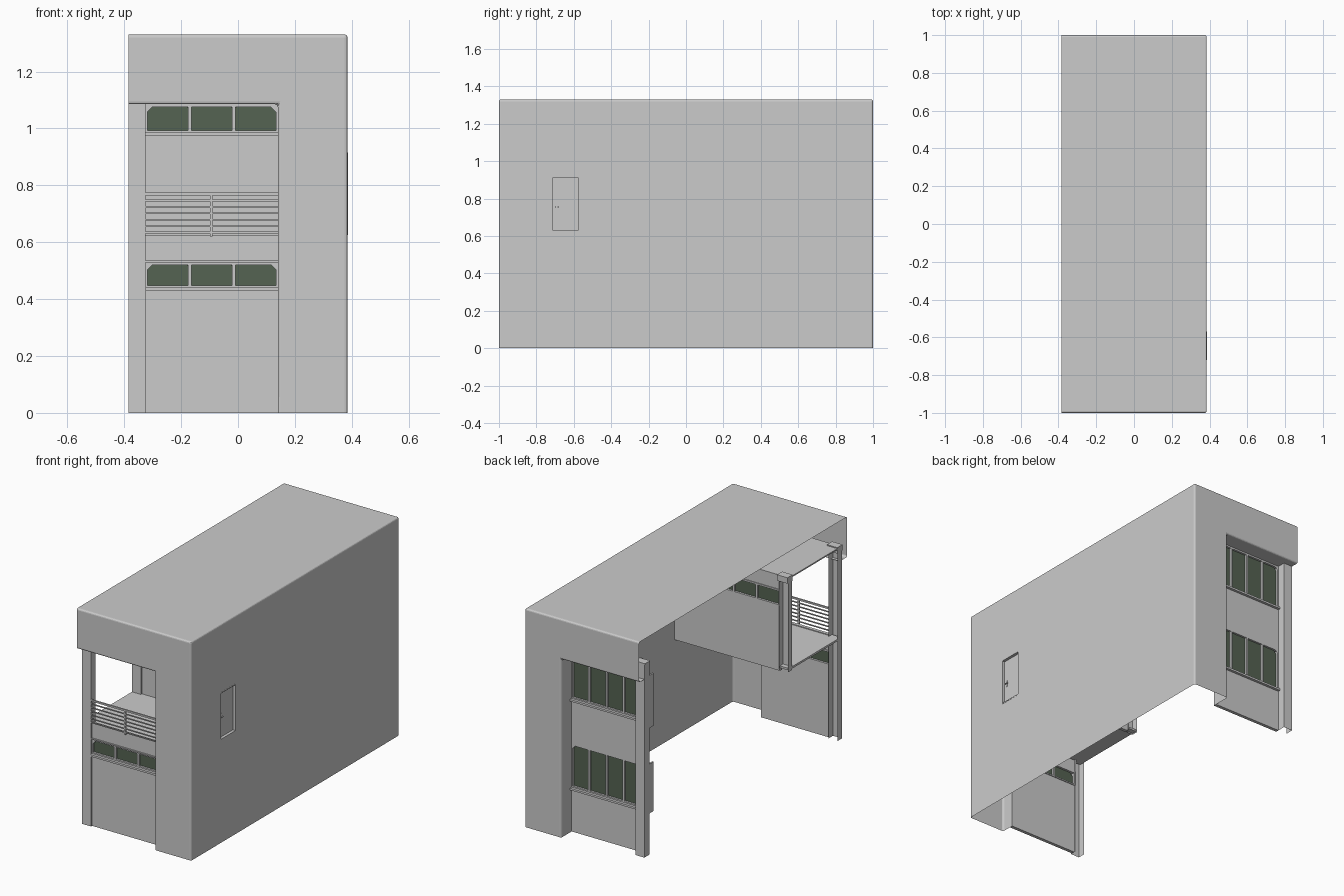
import bpy, bmesh
from mathutils import Vector

old = bpy.data.objects.get("Cube")
if old:
    bpy.data.objects.remove(old, do_unlink=True)


def material(name, rgb):
    m = bpy.data.materials.new(name)
    m.use_nodes = True
    m.diffuse_color = (*rgb, 1)
    m.node_tree.nodes["Principled BSDF"].inputs["Base Color"].default_value = (*rgb, 1)
    return m


GREY = material("plain grey", (0.6, 0.6, 0.6))
GREEN = material("dark green glass", (0.09, 0.125, 0.085))

# Main dimensions
W, L, H = 0.385, 1.0, 1.33
OPEN, HEAD, COL = 0.14, 1.085, -0.325
FLOOR, CEIL = 0.62, 1.172
DOOR_Y, DOOR_Z = (-0.72, -0.57), (0.625, 0.915)


def mesh_object(name, polys, mat, normal_fix=True):
    bm = bmesh.new()
    for poly in polys:
        bm.faces.new([bm.verts.new(p) for p in poly])
    bmesh.ops.remove_doubles(bm, verts=bm.verts, dist=0.0001)
    if normal_fix:
        bmesh.ops.recalc_face_normals(bm, faces=bm.faces)
    me = bpy.data.meshes.new(name)
    bm.to_mesh(me)
    bm.free()
    me.materials.append(mat)
    ob = bpy.data.objects.new(name, me)
    bpy.context.collection.objects.link(ob)
    return ob


def box(name, xs, ys, zs, mat=GREY):
    bm = bmesh.new()
    bmesh.ops.create_cube(bm, size=1)
    for v in bm.verts:
        v.co = Vector([(r[0] + r[1]) / 2 + c * (r[1] - r[0])
                       for r, c in zip((xs, ys, zs), v.co)])
    me = bpy.data.meshes.new(name)
    bm.to_mesh(me)
    bm.free()
    me.materials.append(mat)
    ob = bpy.data.objects.new(name, me)
    bpy.context.collection.objects.link(ob)
    return ob


# Outer shell: roof, side wall around the door, end walls with tall openings
def end_wall(y, inner):
    wall = [(-W, y, HEAD), (OPEN, y, HEAD), (OPEN, y, 0), (W, y, 0), (W, y, H), (-W, y, H)]
    soffit = [(-W, y, HEAD), (OPEN, y, HEAD), (OPEN, inner, HEAD), (-W, inner, HEAD)]
    reveal = [(OPEN, y, HEAD), (OPEN, y, 0), (OPEN, inner, 0), (OPEN, inner, HEAD)]
    return [wall, soffit, reveal]


def side_half(y_end, y_a, y_b, z0, z1):
    mid = (y_a + y_b) / 2
    return [(W, y, z) for y, z in ((y_end, 0), (mid, 0), (mid, z0), (y_a, z0),
                                   (y_a, z1), (mid, z1), (mid, H), (y_end, H))]


roof = [(-W, -L, H), (W, -L, H), (W, L, H), (-W, L, H)]
a, b = DOOR_Y
# The roof edge gets the middle point so that it meets both wall halves
roof.insert(2, (W, (a + b) / 2, H))
shell = mesh_object("outer_shell", [roof, side_half(-L, a, b, *DOOR_Z),
                                    side_half(L, b, a, *DOOR_Z)]
                    + end_wall(-L, -0.93) + end_wall(L, 0.89), GREY)
bev = shell.modifiers.new("soft_edges", "BEVEL")
bev.width, bev.segments, bev.limit_method = 0.01, 3, "ANGLE"


# Side door with frame and handle
box("door_panel", (W - 0.022, W - 0.016), (a, b), DOOR_Z)
for i, y in enumerate((a, b - 0.006)):
    box(f"door_jamb_{i}", (W - 0.022, W + 0.001), (y, y + 0.006), DOOR_Z)
for i, z in enumerate((DOOR_Z[0], DOOR_Z[1] - 0.006)):
    box(f"door_rail_{i}", (W - 0.022, W + 0.001), (a, b), (z, z + 0.006))
box("door_handle_plate", (W - 0.016, W - 0.012), (-0.695, -0.688), (0.735, 0.775))
box("door_handle", (W - 0.014, W - 0.006), (-0.7, -0.68), (0.752, 0.757))


# Window strip: glass with cut outer top corners, mullions and frame
def window(name, y, n, z0, z1, out):
    step = (OPEN - COL) / n
    c = 0.018
    back = y - out * 0.012
    for i in range(n):
        x0, x1 = COL + i * step + 0.006, COL + (i + 1) * step - 0.006
        cl, cr = (c if i == 0 else 0.002), (c if i == n - 1 else 0.002)
        lo, hi = z0 + 0.008, z1 - 0.01
        pane = [(x0, lo), (x1, lo), (x1, hi - cr), (x1 - cr, hi), (x0 + cl, hi), (x0, hi - cl)]
        mesh_object(f"{name}_glass_{i}", [[(x, back, z) for x, z in pane]], GREEN)
        for x, s, k in ((x0, 1, cl), (x1, -1, cr)):
            if k == c:
                tri = [(x, y, hi), (x + s * k, y, hi), (x, y, hi - k)]
                mesh_object(f"{name}_corner_{i}", [tri], GREY)
    for i in range(n + 1):
        x = COL + i * step
        box(f"{name}_mullion_{i}", (max(x - 0.006, COL), min(x + 0.006, OPEN)),
            sorted((y, y - out * 0.025)), (z0, z1))
    for part, z, h in (("bottom", z0, 0.008), ("top", z1 - 0.01, 0.01)):
        box(f"{name}_{part}_frame", (COL, OPEN), sorted((y, y - out * 0.025)), (z, z + h))
    box(f"{name}_sill", (COL, OPEN), sorted((y + out * 0.016, y - out * 0.02)),
        (z0 - 0.012, z0))


def panel(name, y, z0, z1, out, x1=OPEN):
    box(name, (COL, x1), sorted((y, y - out * 0.02)), (z0, z1))


# Front infill: lower wall, window, balcony parapet
FY = -0.94
panel("front_lower_wall", FY, 0, 0.44, -1)
window("front_window", FY, 3, 0.44, 0.53, -1)
panel("balcony_parapet", FY, 0.53, FLOOR + 0.005, -1)
box("parapet_ledge", (COL, OPEN), (FY - 0.008, FY), (0.529, 0.536))

# Balcony: floor, ceiling and the set back wall with its window
IY = -0.46
box("balcony_floor", (-W, W), (FY, IY + 0.02), (FLOOR - 0.012, FLOOR))
box("balcony_ceiling", (-W, W), (FY, IY + 0.02), (CEIL - 0.008, CEIL))
panel("inner_wall", IY, FLOOR - 0.03, 0.985, -1)
window("inner_window", IY, 3, 0.985, HEAD, -1)
panel("inner_header", IY, HEAD, CEIL, -1)
box("inner_wall_side", (OPEN, W), (IY, IY + 0.02), (FLOOR - 0.03, CEIL))

# Railing
for i in range(7):
    z = 0.634 + i * 0.0225
    t = 0.005 if i == 6 else 0.003
    box(f"railing_bar_{i}", (COL, OPEN), (-0.95 - t, -0.95 + t), (z - t, z + t))
box("railing_post", (-0.099, -0.09), (-0.953, -0.943), (FLOOR, 0.77))

# Back infill: two window bands with wall between
BY = 0.9
panel("back_lower_wall", BY, 0, 0.26, 1)
window("back_lower_window", BY, 4, 0.27, 0.535, 1)
panel("back_middle_wall", BY, 0.535, 0.8, 1)
window("back_upper_window", BY, 4, 0.81, HEAD, 1)
panel("back_upper_wall", BY, HEAD, CEIL, 1)


# Columns: thin channel open to the cut side
def column(name, y_face, y_back, z0):
    path = [(-W, y_back), (-W, y_face), (COL, y_face), (COL, y_back)]
    polys = [[(*p, z0), (*q, z0), (*q, CEIL), (*p, CEIL)] for p, q in zip(path, path[1:])]
    mesh_object(name, polys, GREY)


column("front_column", -0.95, -0.905, 0)
column("inner_column", -0.47, -0.43, FLOOR - 0.02)
column("back_column", 0.95, 0.9, 0)
for i, y in enumerate((-0.93, -0.45, 0.92)):
    box(f"column_cap_{i}", (-W, COL + 0.01), (y - 0.025, y + 0.025), (CEIL - 0.03, CEIL + 0.006))

# Window end plates on the back column
for i, (z0, z1) in enumerate(((0.25, 0.55), (0.77, 1.09))):
    box(f"window_end_plate_{i}", (-W, -W + 0.01), (0.86, 0.9), (z0, z1))
